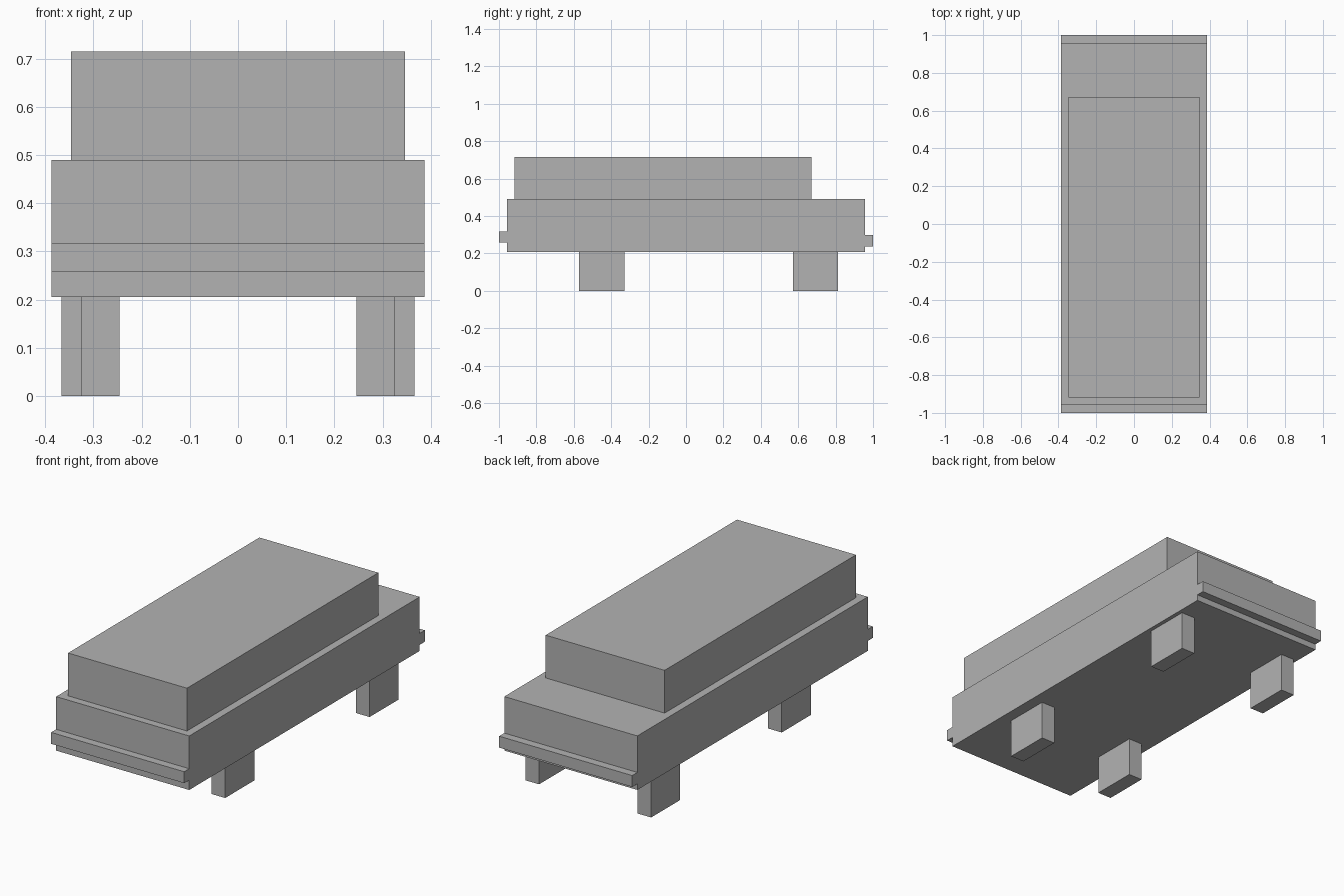
import bpy
from mathutils import Matrix, Vector

if "Cube" in bpy.data.objects:
    bpy.data.objects.remove(bpy.data.objects["Cube"])

grey = bpy.data.materials.new("plain grey")
grey.diffuse_color = (0.45, 0.45, 0.45, 1)
grey.use_nodes = True
grey.node_tree.nodes["Principled BSDF"].inputs["Base Color"].default_value = grey.diffuse_color


def box(name, x, y, z):
    """Flat-sided box from its (min, max) range on each axis."""
    bpy.ops.mesh.primitive_cube_add(size=1)
    obj = bpy.context.object
    obj.name = name
    size = [b - a for a, b in (x, y, z)]
    centre = Vector([(a + b) / 2 for a, b in (x, y, z)])
    obj.data.transform(Matrix.Translation(centre) @ Matrix.Diagonal((*size, 1)))
    obj.data.materials.append(grey)
    return obj


# Body and cabin
WIDTH = (-0.387, 0.387)
box("body", WIDTH, (-0.958, 0.957), (0.206, 0.49))
box("cabin", (-0.346, 0.346), (-0.918, 0.672), (0.49, 0.715))

# Bumpers
box("front_bumper", WIDTH, (-1.0, -0.958), (0.258, 0.318))
box("rear_bumper", WIDTH, (0.957, 1.0), (0.238, 0.298))

# Wheel blocks, the rear pair set wider apart
for end, y, inner in (("front", (-0.572, -0.33), 0.246),
                      ("rear", (0.571, 0.812), 0.286)):
    outer = inner + 0.08
    box(end + "_right_wheel", (inner, outer), y, (0, 0.206))
    box(end + "_left_wheel", (-outer, -inner), y, (0, 0.206))
